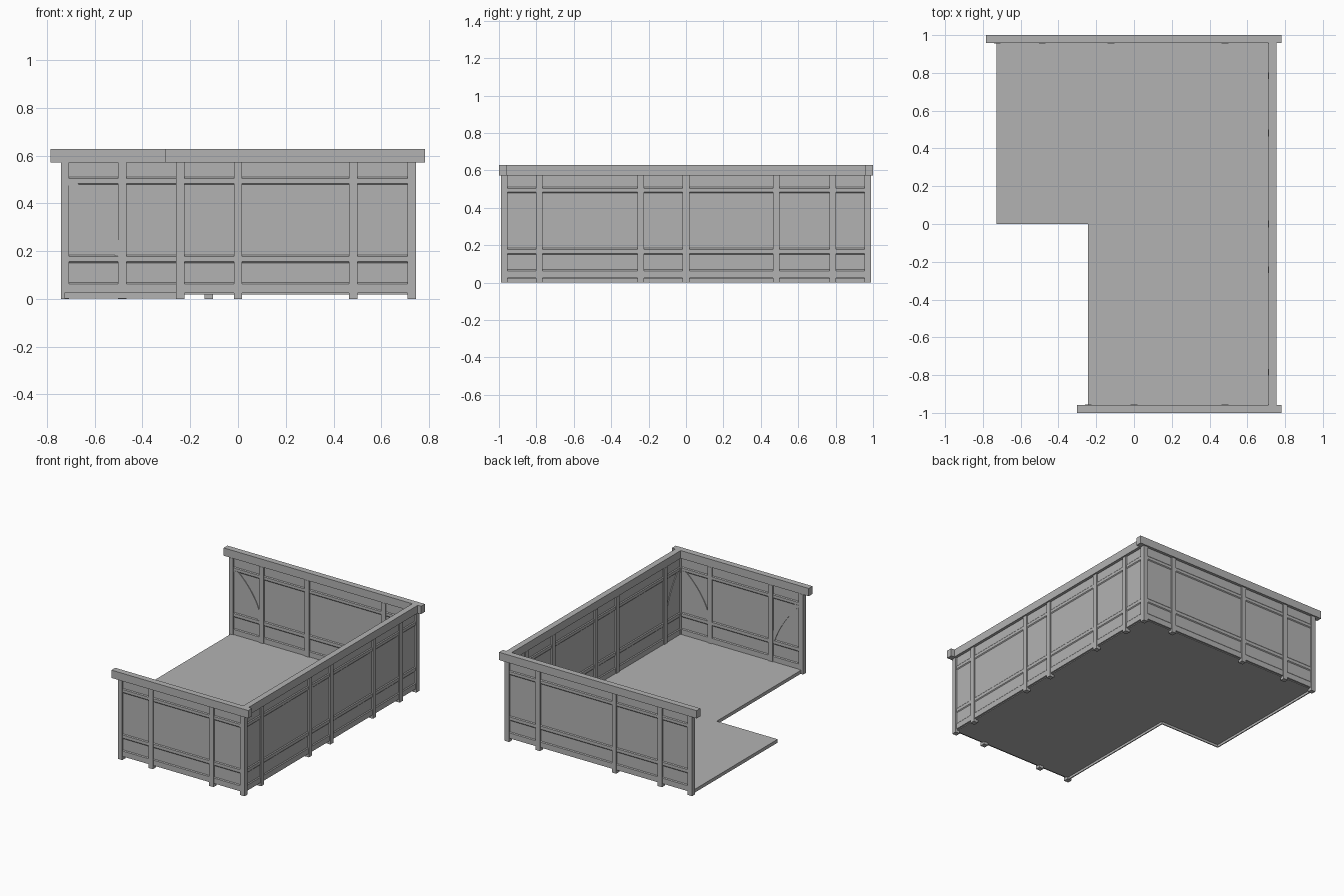
import bpy
import bmesh
from mathutils import Vector

if "Cube" in bpy.data.objects:
    bpy.data.objects.remove(bpy.data.objects["Cube"], do_unlink=True)

grey = bpy.data.materials.new("plain grey")
grey.use_nodes = True
COLOUR = (0.45, 0.45, 0.45, 1)
grey.diffuse_color = COLOUR
grey.node_tree.nodes["Principled BSDF"].inputs["Base Color"].default_value = COLOUR

WALL_Y, WALL_X = 0.9725, 0.7275      # wall centre lines
POST = 0.0175                        # half width of a post
PANEL, RAIL = 0.007, 0.012           # half depths
BASE, TOP = 0.024, 0.572


def extrude(name, outline, sweep):
    """Flat outline of points swept along a vector into a closed solid."""
    bm = bmesh.new()
    face = bm.faces.new([bm.verts.new(p) for p in outline])
    moved = bmesh.ops.extrude_face_region(bm, geom=[face], use_keep_orig=True)
    verts = [g for g in moved["geom"] if isinstance(g, bmesh.types.BMVert)]
    bmesh.ops.translate(bm, verts=verts, vec=sweep)
    bmesh.ops.recalc_face_normals(bm, faces=bm.faces)
    mesh = bpy.data.meshes.new(name)
    bm.to_mesh(mesh)
    bm.free()
    mesh.materials.append(grey)
    obj = bpy.data.objects.new(name, mesh)
    bpy.context.collection.objects.link(obj)
    return obj


def box(name, x, y, z):
    outline = [(x[0], y[0], z[0]), (x[1], y[0], z[0]), (x[1], y[1], z[0]), (x[0], y[1], z[0])]
    return extrude(name, outline, Vector((0, 0, z[1] - z[0])))


def bezier(a, b, c, steps=10):
    a, b, c = Vector(a), Vector(b), Vector(c)
    ts = [i / steps for i in range(steps + 1)]
    return [a * (1 - t) ** 2 + b * 2 * t * (1 - t) + c * t * t for t in ts]


def wall(name, place, posts, shared_ends, cap):
    """place(s, d, z): s runs along the wall, d points outward."""
    start, end = posts[0], posts[-1]

    def block(part, s, d, z):
        a, b = place(s[0], d[0], z[0]), place(s[1], d[1], z[1])
        box(name + "_" + part, *[sorted(pair) for pair in zip(a, b)])

    # panel and cap beam
    block("panel", (start, end), (-PANEL, PANEL), (BASE, TOP + 0.01))
    block("cap", cap, (-0.0155, 0.0275), (TOP, 0.628))

    # posts
    for s in posts[1:-1] if shared_ends else posts:
        block("post", (s - POST, s + POST), (-POST, POST), (0, TOP))

    # rails with sloped edges on both faces
    for low, high, slope in ((0.478, 0.51, 0.006), (0.15, 0.184, 0.006), (BASE, 0.069, 0)):
        profile = [(-PANEL, low), (PANEL, low), (RAIL, low + slope), (RAIL, high - 0.006),
                   (PANEL, high), (-PANEL, high), (-RAIL, high - 0.006), (-RAIL, low + slope)]
        if not slope:
            profile = [(-RAIL, low), (RAIL, low)] + profile[3:7]
        s0, s1 = start + POST, end - POST
        sweep = Vector(place(s1, 0, 0)) - Vector(place(s0, 0, 0))
        extrude(name + "_rail", [place(s0, d, z) for d, z in profile], sweep)

    # curved braces inside both end bays
    for corner, inner in ((posts[0], posts[1]), (posts[-1], posts[-2])):
        side = 1 if inner > corner else -1
        width = abs(inner - corner) - 2 * POST
        lower = bezier((0, 0.475), (0.67, 0.338), (0.94, 0.18))
        upper = bezier((0.18, 0.483), (0.79, 0.37), (1, 0.245))
        outline = lower + [Vector((1, 0.18))] + upper[::-1] + [Vector((0, 0.483))]
        pts = [place(corner + side * (POST + p.x * width), -0.004, p.y) for p in outline]
        sweep = Vector(place(0, -RAIL, 0)) - Vector(place(0, -0.004, 0))
        extrude(name + "_brace", pts, sweep)


wall("front_wall", lambda s, d, z: (s, -WALL_Y - d, z),
     [-0.2425, 0, 0.482, WALL_X], False, (-0.303, 0.782))
wall("back_wall", lambda s, d, z: (s, WALL_Y + d, z),
     [-0.7245, -0.485, -0.122, 0.482, WALL_X], False, (-0.784, 0.782))
wall("side_wall", lambda s, d, z: (WALL_X + d, s, z),
     [-WALL_Y, -0.785, -0.2425, 0, 0.482, 0.785, WALL_Y], True, (-0.957, 0.957))

# stepped floor
LEFT, STEP = -0.727, -0.243
floor = [(LEFT, 0), (STEP, 0), (STEP, -WALL_Y), (WALL_X, -WALL_Y), (WALL_X, WALL_Y), (LEFT, WALL_Y)]
extrude("floor", [(x, y, 0.019) for x, y in floor], Vector((0, 0, 0.007)))

# edge boards below the open floor edges
T = 0.007
box("floor_edge_back", (LEFT, LEFT + T), (0, WALL_Y), (0.002, 0.022))
box("floor_edge_step", (LEFT, STEP + T), (0, T), (0.002, 0.022))
box("floor_edge_front", (STEP, STEP + T), (-WALL_Y, 0), (0.002, 0.022))
